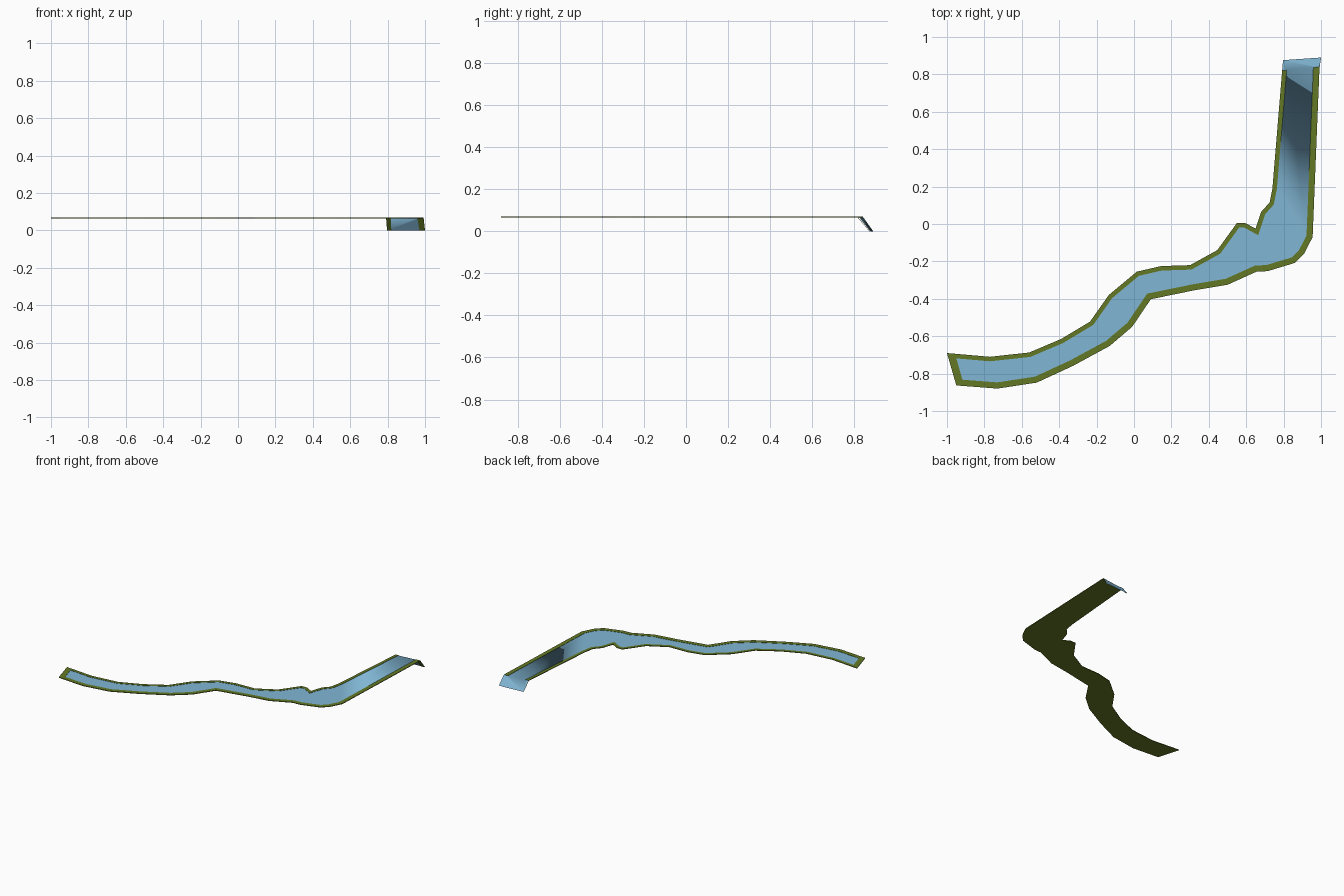
import bpy
from mathutils import Vector

if "Cube" in bpy.data.objects:
    bpy.data.objects.remove(bpy.data.objects["Cube"])

TOP, WATER, BED = 0.07, 0.068, 0.065


def material(name, rgb):
    m = bpy.data.materials.new(name)
    m.diffuse_color = (*rgb, 1)
    m.use_nodes = True
    m.node_tree.nodes["Principled BSDF"].inputs["Base Color"].default_value = m.diffuse_color
    return m


grass = material("grass green", (0.125, 0.19, 0.018))
blue = material("water blue", (0.22, 0.47, 0.66))


def make(name, verts, faces, mat, smooth=False):
    me = bpy.data.meshes.new(name)
    me.from_pydata(verts, [], faces)
    me.materials.append(mat)
    for p in me.polygons:
        p.use_smooth = smooth
    ob = bpy.data.objects.new(name, me)
    bpy.context.collection.objects.link(ob)
    return ob


# Outer bank lines, from the closed west end to the waterfall lip
left = [(-1, -.69), (-.77, -.71), (-.56, -.687), (-.39, -.615), (-.235, -.522),
        (-.135, -.38), (.015, -.255), (.145, -.225), (.30, -.22), (.445, -.14),
        (.55, .005), (.595, .005), (.65, -.025), (.68, .065), (.725, .115),
        (.74, .19), (.792, .82)]
right = [(-.95, -.863), (-.73, -.88), (-.52, -.848), (-.325, -.758), (-.13, -.652),
         (-.01, -.55), (.09, -.402), (.32, -.355), (.5, -.325), (.655, -.255),
         (.715, -.252), (.86, -.208), (.91, -.158), (.955, -.07), (.992, .84)]
outer = [Vector(p) for p in left + right[::-1]]
n, lip = len(outer), len(left) - 1        # edge "lip" is the open waterfall end


def width(i):
    return 0 if i == lip else .04 if i == n - 1 else .024 if i < lip else .033


def inward(i):
    d = (outer[(i + 1) % n] - outer[i]).normalized()
    return Vector((d.y, -d.x))


# Mitred inset of the outline gives the waterline
inner = []
for i in range(n):
    a, b = inward(i - 1), inward(i)
    wa, wb = width((i - 1) % n), width(i)
    det = a.x * b.y - a.y * b.x
    if abs(det) < .02:
        off = b * wb
    else:
        off = Vector((wa * b.y - wb * a.y, a.x * wb - b.x * wa)) / det
    inner.append(outer[i] + off)

# Banks: skirt, top strip, inner wall, closed by the bed underneath
rings = [(outer, BED), (outer, TOP), (inner, TOP), (inner, BED)]
verts = [(p.x, p.y, z) for ring, z in rings for p in ring]
faces = [tuple(range(n))]
for r in range(3):
    for i in range(n):
        if i != lip:
            j = (i + 1) % n
            faces.append((r * n + i, r * n + n + i, r * n + n + j, r * n + j))
make("river_banks", verts, faces, grass)

# Water surface flowing over the lip into the full-width fall
verts = [(p.x, p.y, WATER) for p in inner]
ol, orr = outer[lip], outer[lip + 1]
verts += [(ol.x, ol.y, TOP), (orr.x, orr.y, TOP), (1.0, .89, 0), (.797, .876, 0)]
fall = (lip, n, n + 3, n + 2, n + 1, lip + 1)
make("water", verts, [tuple(range(n))[::-1], fall], blue, True)

# Bank edges running down just behind the fall
for name, a, b, c, d in (("fall_edge_left", ol, inner[lip], (.797, .876), (.82, .878)),
                         ("fall_edge_right", inner[lip + 1], orr, (.97, .887), (1.0, .89))):
    back = .004
    make(name, [(a[0], a[1] - back, BED), (b[0], b[1] - back, BED),
                (d[0], d[1] - back, 0), (c[0], c[1] - back, 0)], [(0, 1, 2, 3)], grass)
